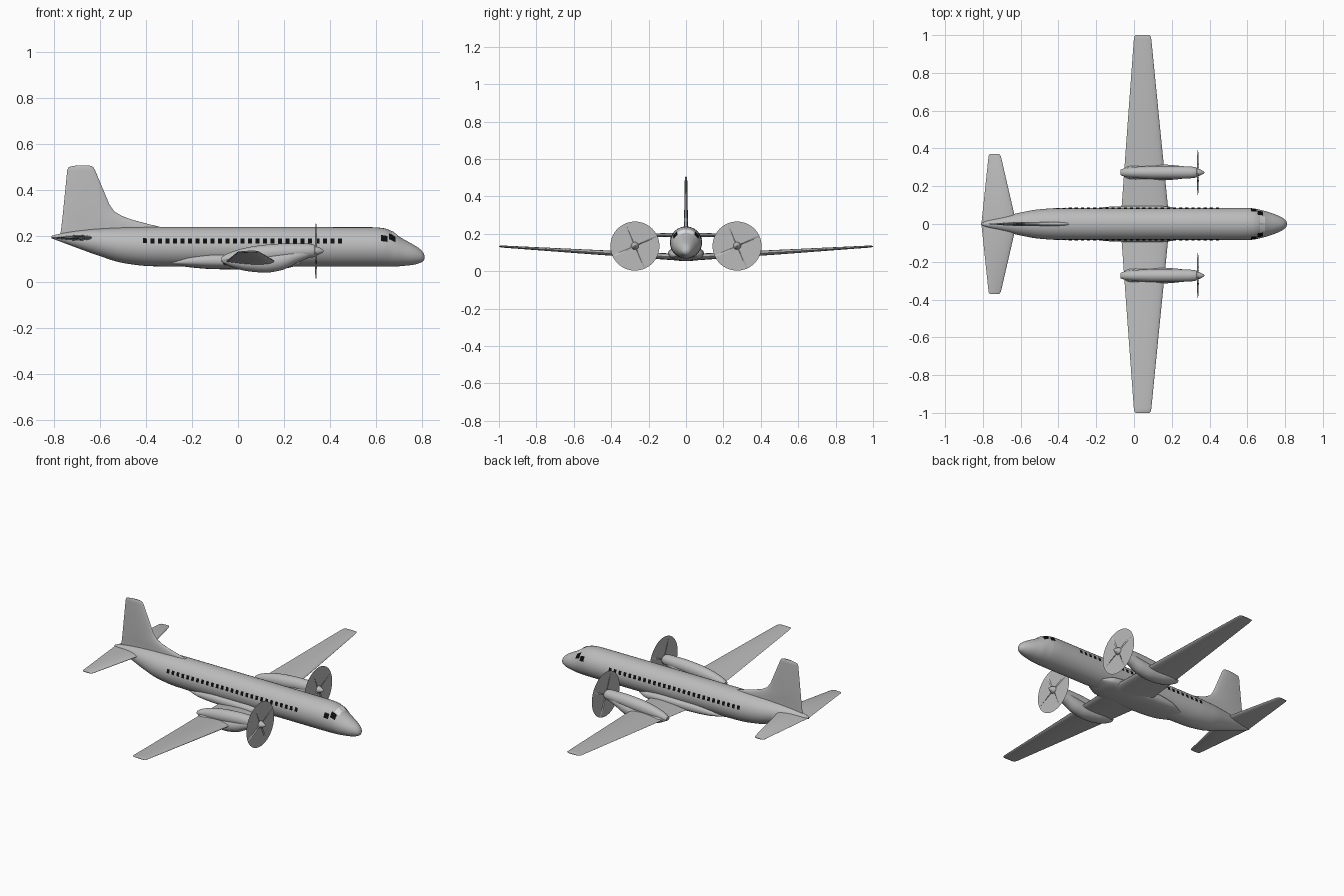
import bpy, math
from mathutils import Matrix, Vector

if "Cube" in bpy.data.objects:
    bpy.data.objects.remove(bpy.data.objects["Cube"])


def material(name, c):
    m = bpy.data.materials.new(name)
    m.diffuse_color = (c[0], c[1], c[2], 1)
    m.use_nodes = True
    m.node_tree.nodes["Principled BSDF"].inputs["Base Color"].default_value = m.diffuse_color
    return m


GREY = material("body grey", (0.5, 0.5, 0.5))
BLACK = material("window black", (0.004, 0.004, 0.004))
LIGHT = material("windscreen light", (0.85, 0.85, 0.85))


def make(name, verts, faces, mat, angle=40):
    me = bpy.data.meshes.new(name)
    me.from_pydata([tuple(v) for v in verts], [], faces)
    me.materials.append(mat)
    ob = bpy.data.objects.new(name, me)
    bpy.context.collection.objects.link(ob)
    me.shade_smooth()
    me.set_sharp_from_angle(angle=math.radians(angle))
    return ob


def skin(name, rings, mat=GREY, angle=40):
    """Join closed rings of points into a capped skin, normals outward."""
    n = len(rings[0])
    verts = [p for r in rings for p in r]
    faces = [(i * n + j, i * n + (j + 1) % n, (i + 1) * n + (j + 1) % n, (i + 1) * n + j)
             for i in range(len(rings) - 1) for j in range(n)]
    last = (len(rings) - 1) * n
    faces += [tuple(reversed(range(n))), tuple(range(last, last + n))]
    # flip if the enclosed volume is negative
    vol = 0
    for f in faces:
        for k in range(1, len(f) - 1):
            a, b, c = (Vector(verts[f[q]]) for q in (0, k, k + 1))
            vol += a.dot(b.cross(c))
    if vol < 0:
        faces = [tuple(reversed(f)) for f in faces]
    return make(name, verts, faces, mat, angle)


def interp(st, x):
    """Monotone smooth interpolation of stations (x, bottom, top, half width)."""
    i = max(k for k in range(len(st) - 1) if k == 0 or st[k][0] <= x)
    h = st[i + 1][0] - st[i][0]
    t = (x - st[i][0]) / h
    out = []
    for c in (1, 2, 3):
        def d(k):
            return (st[k + 1][c] - st[k][c]) / (st[k + 1][0] - st[k][0])

        def m(k):
            if k == 0:
                return d(0)
            if k == len(st) - 1:
                return d(k - 1)
            a, b = d(k - 1), d(k)
            return 0 if a * b <= 0 else 2 * a * b / (a + b)
        p, q = st[i][c], st[i + 1][c]
        out.append((2 * t**3 - 3 * t**2 + 1) * p + (t**3 - 2 * t**2 + t) * h * m(i)
                   + (3 * t**2 - 2 * t**3) * q + (t**3 - t**2) * h * m(i + 1))
    return out


def point(st, x, ang, y0=0, e=1.0, off=0):
    b, t, w = interp(st, x)
    c, s = math.cos(ang), math.sin(ang)
    f = lambda v: math.copysign(abs(v) ** e, v)
    return Vector((x, y0 + (w + off) * f(c), (b + t) / 2 + ((t - b) / 2 + off) * f(s)))


def body(name, st, y0=0, e=1.0, sub=5, n=36):
    xs = [st[i][0] + (st[i + 1][0] - st[i][0]) * k / sub
          for i in range(len(st) - 1) for k in range(sub)] + [st[-1][0]]
    return skin(name, [[point(st, x, 2 * math.pi * j / n, y0, e) for j in range(n)] for x in xs])


def foil(name, stations, place):
    """Lifting surface: stations (span, trailing x, leading x, offset, thickness)."""
    rings = []
    for s, te, le, off, th in stations:
        ring = []
        for j in range(24):
            a = 2 * math.pi * j / 24
            u = (1 - math.cos(a)) / 2          # 0 at leading edge
            half = th * 1.3 * (math.sqrt(u) * (1 - u) + 0.03 * u)
            ring.append(place(le + (te - le) * u, s, off + math.copysign(half, math.sin(a))))
        rings.append(ring)
    return skin(name, rings, angle=50)


# Fuselage
FUS = [(-.81, .190, .200, .004), (-.78, .179, .208, .016), (-.70, .149, .222, .037),
       (-.60, .113, .232, .061), (-.50, .083, .237, .078), (-.38, .069, .239, .085),
       (-.25, .067, .239, .086), (.58, .067, .238, .086), (.63, .067, .234, .083),
       (.66, .067, .225, .077), (.69, .068, .204, .070), (.715, .070, .188, .062),
       (.76, .075, .163, .046), (.79, .083, .143, .030), (.804, .091, .127, .018),
       (.81, .103, .113, .006)]
body("fuselage", FUS)

# Belly fairing where the wing passes through
body("wing_root_fairing", [(-.29, .077, .090, .050), (-.2, .063, .118, .084),
     (-.1, .056, .130, .093), (.1, .054, .130, .096), (.2, .059, .120, .090),
     (.27, .074, .092, .055)], e=0.8)

# Fin with curved dorsal fillet
foil("tail_fin", [(.20, -.772, -.28, 0, .024), (.24, -.766, -.34, 0, .023),
     (.252, -.765, -.39, 0, .022), (.268, -.763, -.45, 0, .021), (.285, -.761, -.50, 0, .020),
     (.305, -.759, -.535, 0, .019), (.335, -.756, -.557, 0, .018), (.485, -.741, -.620, 0, .013),
     (.499, -.735, -.628, 0, .011), (.506, -.70, -.645, 0, .005)],
     lambda x, s, o: (x, o, s))


def pane(name, x0, x1, a0, a1, side, mat):
    """Thin glass patch following the fuselage surface."""
    n = 6
    verts = []
    for i in range(n + 1):
        for j in range(n + 1):
            a = math.radians(a0 + (a1 - a0) * j / n)
            p = point(FUS, x0 + (x1 - x0) * i / n, a, off=.002)
            verts.append((p.x, p.y * side, p.z))
    faces = [(i * (n + 1) + j, (i + 1) * (n + 1) + j, (i + 1) * (n + 1) + j + 1, i * (n + 1) + j + 1)
             for i in range(n) for j in range(n)]
    if side < 0:
        faces = [tuple(reversed(f)) for f in faces]
    make(name, verts, faces, mat)


for side, tag in ((1, "left"), (-1, "right")):
    # Wing with dihedral and rounded tip
    foil("wing_" + tag, [(0, -.072, .189, .072, .036), (.5, -.036, .139, .102, .024),
         (.975, -.001, .092, .131, .011), (.992, .002, .089, .132, .008), (1, .010, .080, .132, .003)],
         lambda x, s, o: (x, s * side, o))
    # Tailplane
    foil("tailplane_" + tag, [(0, -.808, -.622, .192, .024), (.36, -.770, -.705, .194, .011),
         (.37, -.764, -.714, .194, .004)], lambda x, s, o: (x, s * side, o))

    # Engine nacelle, lower wheel housing and spinner
    y = .273 * side
    body("nacelle_" + tag, [(-.072, .088, .108, .014), (-.05, .08, .122, .022), (.03, .08, .148, .031),
         (.12, .085, .162, .035), (.22, .095, .168, .034), (.30, .105, .167, .031),
         (.328, .108, .163, .027), (.334, .113, .157, .022)], y, n=28)
    body("wheel_housing_" + tag, [(-.068, .085, .100, .012), (-.02, .062, .112, .036),
         (.05, .046, .115, .043), (.12, .041, .122, .043), (.19, .052, .135, .040),
         (.25, .080, .145, .034), (.31, .106, .15, .026)], y, n=28)
    body("spinner_" + tag, [(.326, .113, .157, .022), (.34, .115, .155, .020), (.355, .121, .149, .014),
         (.368, .129, .141, .006), (.372, .133, .137, .002)], y, n=24)

    # Propeller: spinning disc and four twisted blades
    hub = Vector((.338, y, .134))
    ring = [hub + Vector((0, .131 * math.cos(k * math.pi / 32), .131 * math.sin(k * math.pi / 32)))
            for k in range(64)]
    make("propeller_disc_" + tag, ring, [tuple(range(64))], GREY)
    for k in range(4):
        spin = Matrix.Rotation(math.radians(24) + k * math.pi / 2, 4, 'X')
        rings = []
        for r, w, tw in ((.012, .004, 60), (.05, .007, 45), (.10, .007, 28), (.125, .005, 22), (.130, .002, 20)):
            t = math.radians(tw)
            sec = [(w, 0), (0, .0015), (-w, 0), (0, -.0015)]
            rings.append([hub + spin @ Vector((c * math.sin(t) + d * math.cos(t), r,
                          c * math.cos(t) - d * math.sin(t))) for c, d in sec])
        skin("propeller_blade_%s_%d" % (tag, k + 1), rings)

    # Cabin windows
    for k in range(27):
        x = -.403 + k * .0325
        a = math.degrees(math.asin(.025 / .086))
        pane("cabin_window_%s_%d" % (tag, k + 1), x - .0085, x + .0085, a - 7.5, a + 7.5, side, BLACK)

    # Cockpit glass
    pane("cockpit_side_window_" + tag, .620, .648, 18, 38, side, BLACK)
    pane("cockpit_corner_window_" + tag, .655, .684, 28, 52, side, BLACK)
    pane("windscreen_" + tag, .668, .693, 57, 87, side, LIGHT)
